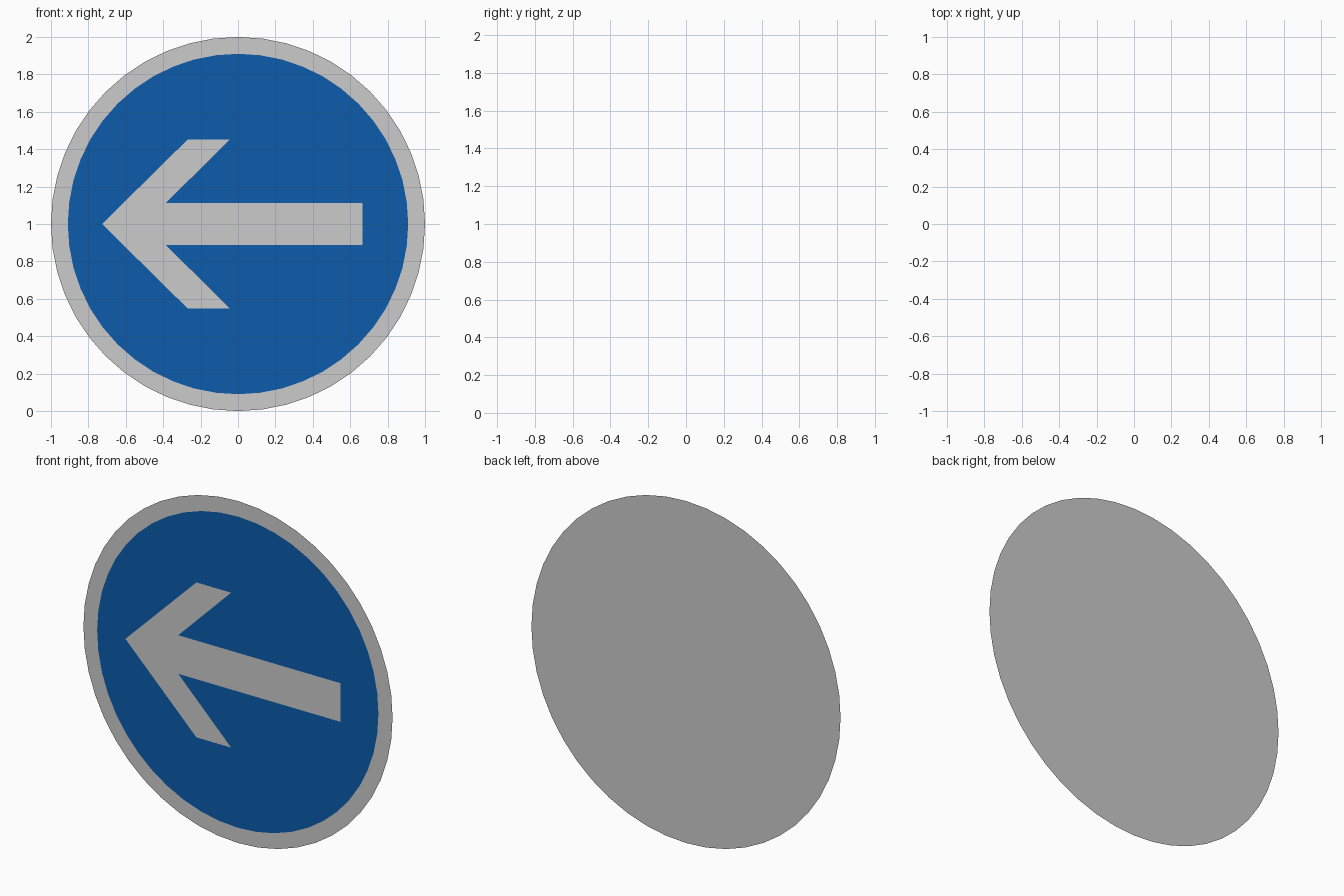
import bpy, bmesh
from math import cos, sin, tau
from mathutils import Vector

if "Cube" in bpy.data.objects:
    bpy.data.objects.remove(bpy.data.objects["Cube"])

SIDES = 48
FACE_Y = -0.002

# Upper half of the arrow outline (x, height above centre), mirrored for the lower half
half = [(0.665, 0.113), (-0.385, 0.113), (-0.043, 0.453), (-0.268, 0.453)]
arrow = half + [(-0.727, 0.0)] + [(x, -h) for x, h in reversed(half)]


def circle(radius):
    return [(radius * cos(tau * i / SIDES), radius * sin(tau * i / SIDES)) for i in range(SIDES)]


def flat_part(name, loops, y, color=None):
    """Fill an outline (with optional inner holes) as a flat sheet facing -y."""
    bm = bmesh.new()
    edges = []
    for loop in loops:
        vs = [bm.verts.new((x, y, 1 + h)) for x, h in loop]
        if len(loops) == 1:
            bm.faces.new(vs)
        else:
            edges += [bm.edges.new((a, b)) for a, b in zip(vs, vs[1:] + vs[:1])]
    if edges:
        bmesh.ops.triangle_fill(bm, edges=edges, use_beauty=True, normal=Vector((0, -1, 0)))
    bm.normal_update()
    bmesh.ops.reverse_faces(bm, faces=[f for f in bm.faces if f.normal.y > 0])
    mesh = bpy.data.meshes.new(name)
    bm.to_mesh(mesh)
    bm.free()
    obj = bpy.data.objects.new(name, mesh)
    bpy.context.collection.objects.link(obj)
    if color:
        mat = bpy.data.materials.new(name + "_paint")
        mat.diffuse_color = color
        mat.use_nodes = True
        mat.node_tree.nodes["Principled BSDF"].inputs["Base Color"].default_value = mat.diffuse_color
        mesh.materials.append(mat)
    return obj


# Grey backing plate, whose edge shows as the rim
flat_part("sign_plate", [circle(1.0)], 0)
# Blue face with the arrow cut out, and the grey arrow set flush into it
flat_part("blue_face", [circle(0.91), arrow], FACE_Y, (0.004, 0.107, 0.413, 1))
flat_part("arrow", [arrow], FACE_Y)
